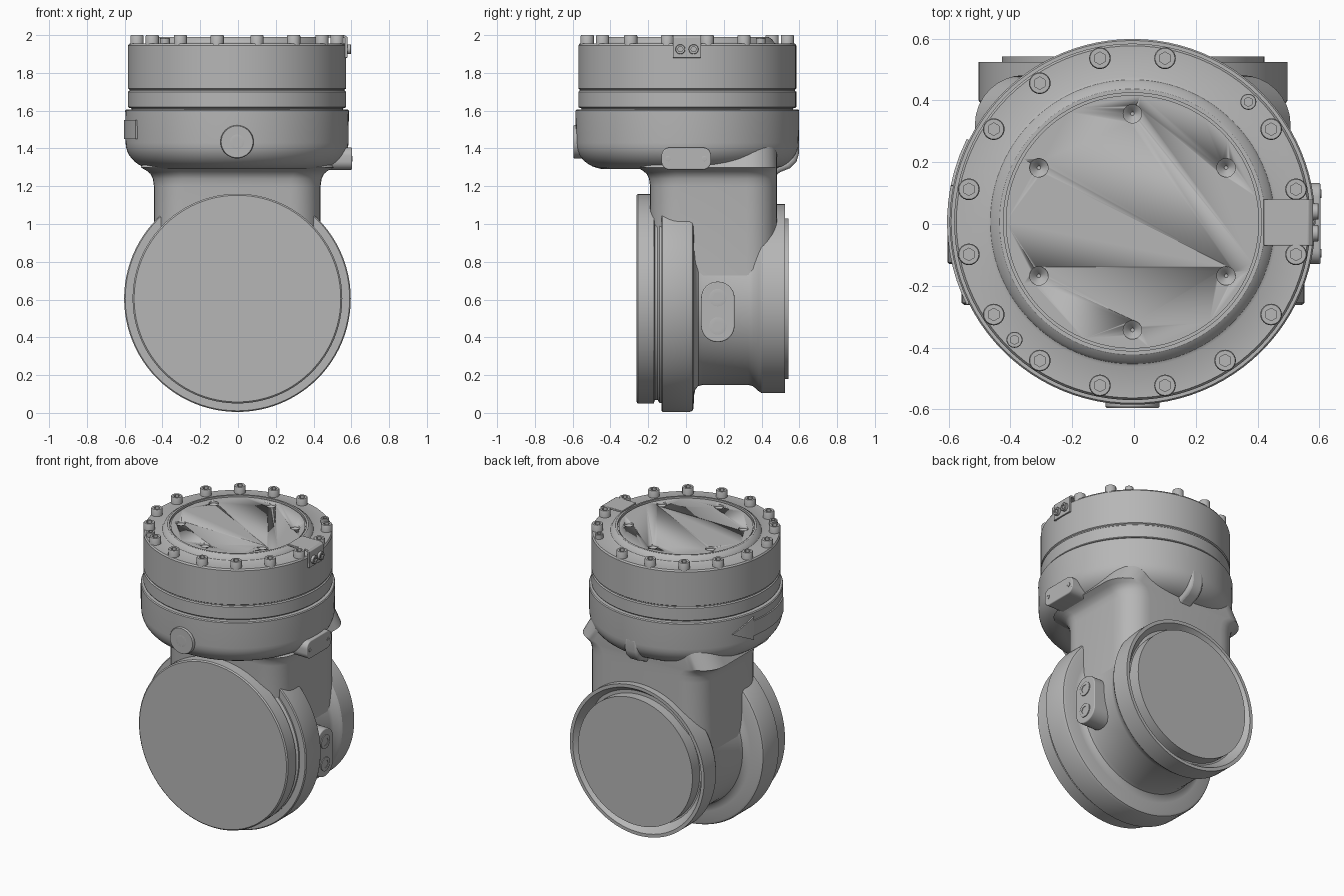
import bpy, bmesh, math
from mathutils import Matrix, Vector

cube = bpy.data.objects.get("Cube")
if cube:
    bpy.data.objects.remove(cube, do_unlink=True)

metal = bpy.data.materials.new("cast grey metal")
metal.use_nodes = True
GREY = (0.47, 0.47, 0.47, 1)
metal.diffuse_color = GREY
metal.node_tree.nodes["Principled BSDF"].inputs["Base Color"].default_value = GREY

CX, CY = -0.005, 0.007      # axis of the upper housing
PIPE_Z = 0.605              # height of the pipe axis
TO_Y = Matrix.Rotation(-math.pi / 2, 4, "X")
TO_FRONT = Matrix.Rotation(math.pi / 2, 4, "X")
TO_X = Matrix.Rotation(math.pi / 2, 4, "Y")


def place(x, y, z, turn=None):
    return Matrix.Translation((x, y, z)) @ (turn or Matrix())


def finish(name, bm, matrix=None, bevel=0):
    bmesh.ops.recalc_face_normals(bm, faces=bm.faces[:])
    mesh = bpy.data.meshes.new(name)
    bm.to_mesh(mesh)
    bm.free()
    mesh.transform(matrix or Matrix())
    mesh.materials.append(metal)
    mesh.shade_smooth()
    mesh.set_sharp_from_angle(angle=math.radians(32))
    obj = bpy.data.objects.new(name, mesh)
    bpy.context.collection.objects.link(obj)
    if bevel:
        mod = obj.modifiers.new("soft_edges", "BEVEL")
        mod.width, mod.segments, mod.limit_method = bevel, 3, "ANGLE"
    return obj


def loft(name, rings, matrix=None, bevel=0):
    """Skin matching rings of points and cap both ends."""
    bm = bmesh.new()
    loops = [[bm.verts.new(p) for p in ring] for ring in rings]
    n = len(loops[0])
    for a, b in zip(loops, loops[1:]):
        for i in range(n):
            j = (i + 1) % n
            bm.faces.new((a[i], a[j], b[j], b[i]))
    bm.faces.new(loops[0])
    bm.faces.new(loops[-1])
    return finish(name, bm, matrix, bevel)


def lathe(name, profile, matrix=None, steps=96):
    """Revolve (radius, height) about z; a third item makes the ring hexagonal."""
    rings = []
    for r, h, *six in profile:
        ring = []
        for i in range(steps):
            a = math.tau * i / steps
            k = r
            if six:
                k = r / math.cos((a + math.pi / 6) % (math.pi / 3) - math.pi / 6)
            ring.append((k * math.cos(a), k * math.sin(a), h))
        rings.append(ring)
    return loft(name, rings, matrix)


def rounded_rect(x0, x1, y0, y1, r, z, n=8):
    pts = []
    corners = [(x1 - r, y1 - r), (x0 + r, y1 - r), (x0 + r, y0 + r), (x1 - r, y0 + r)]
    for q, (cx, cy) in enumerate(corners):
        for i in range(n + 1):
            a = math.pi / 2 * (q + i / n)
            pts.append((cx + r * math.cos(a), cy + r * math.sin(a), z))
    return pts


def socket_screw(name, r, h, matrix):
    s = r * 0.5
    lathe(name, [(r, -0.02), (r, h * 0.9), (r * 0.92, h), (s, h, 1), (s, h * 0.5, 1)],
          matrix, 24)


def cut(target, name, cutter):
    cutter.name = name
    cutter.hide_render = True
    cutter.hide_set(True)
    mod = target.modifiers.new(name, "BOOLEAN")
    mod.object, mod.operation, mod.solver = cutter, "DIFFERENCE", "EXACT"


# Pipe run: front disc, clamp groove, big flange, barrel and rear flange
lathe("pipe_body", [
    (0.547, -0.262), (0.555, -0.255), (0.555, -0.17), (0.537, -0.165), (0.537, -0.15),
    (0.553, -0.14), (0.553, -0.13), (0.594, -0.13), (0.6, -0.124), (0.6, 0.02),
    (0.594, 0.034), (0.58, 0.04), (0.51, 0.043), (0.48, 0.05), (0.463, 0.065),
    (0.457, 0.09), (0.457, 0.33), (0.464, 0.355), (0.49, 0.385), (0.5, 0.4),
    (0.5, 0.525), (0.478, 0.525), (0.435, 0.465), (0.425, 0.465), (0.425, 0.543)],
    place(-0.003, 0, PIPE_Z, TO_Y))

# Neck: rounded box flaring into the bowl
neck = []
for z, out in [(0.6, 0), (1.2, 0), (1.24, 0.006), (1.265, 0.018), (1.283, 0.04), (1.3, 0.07)]:
    neck.append(rounded_rect(-0.445 - out, 0.437 + out, -0.19 - out, 0.482, 0.16, z))
neck.append(rounded_rect(-0.445, 0.437, -0.19, 0.482, 0.16, 1.42))
loft("neck", neck)

# Bowl
bowl = [(0.43, 1.29)]
for i in range(1, 11):
    a = math.pi / 2 * i / 10
    bowl.append((0.43 + 0.16 * math.sin(a), 1.43 - 0.14 * math.cos(a)))
bowl += [(0.592, 1.6), (0.587, 1.606), (0.5, 1.606)]
lathe("bowl", bowl, place(CX, CY, 0))

# Middle ring and lid
lathe("middle_ring", [(0.56, 1.6), (0.56, 1.612), (0.574, 1.616), (0.577, 1.62),
                      (0.577, 1.7), (0.57, 1.706), (0.57, 1.72)], place(CX, CY, 0))
lid = lathe("lid", [
    (0.57, 1.712), (0.577, 1.717), (0.577, 1.945), (0.57, 1.955), (0.47, 1.955),
    (0.46, 1.96), (0.452, 1.975), (0.43, 1.99), (0.418, 1.99), (0.418, 1.975),
    (0.41, 1.975), (0.41, 1.982)], place(CX, CY, 0))

# Countersunk holes in the lid
for i in range(6):
    a = math.pi / 2 + i * math.pi / 3
    drill = lathe("drill", [(0.006, 1.945), (0.012, 1.955), (0.03, 1.97), (0.03, 2.0)],
                  place(CX + 0.35 * math.cos(a), CY + 0.35 * math.sin(a), 0), 24)
    cut(lid, f"lid_hole_cutter_{i}", drill)

# Lid bolts, with two smaller ones between
for i in range(16):
    if i == 2:
        continue
    a = math.radians(11.25 + 22.5 * i)
    if i in (0, 15):
        a *= 1
    socket_screw("lid_bolt", 0.035, 0.045,
                 place(CX + 0.54 * math.cos(a), CY + 0.54 * math.sin(a), 1.955))
for a in (math.radians(46), math.radians(225)):
    socket_screw("small_lid_bolt", 0.026, 0.03,
                 place(CX + 0.54 * math.cos(a), CY + 0.54 * math.sin(a), 1.955))

# Clip bent over the lid edge, with its two screws
clip_side = [(0.42, 1.988), (0.42, 2.0), (0.565, 2.0), (0.58, 1.988), (0.58, 1.88),
             (0.565, 1.88), (0.565, 1.985)]
loft("lid_clip", [[(x, y, z) for x, z in clip_side] for y in (-0.07, 0.08)], bevel=0.003)
for y in (-0.03, 0.04):
    socket_screw("clip_screw", 0.026, 0.018, place(0.58, y, 1.925, TO_X))

# Front boss with plug
socket_screw("front_plug", 0.042, 0.006, place(CX, -0.59, 1.435, TO_FRONT))
lathe("front_boss", [(0.088, 0), (0.088, 0.14), (0.084, 0.146)],
      place(CX, -0.45, 1.435, TO_FRONT), 40)


# Side blocks: outlines in y and z, pushed out along x
def side_block(name, y0, y1, z0, z1, r, x0, x1):
    outline = rounded_rect(y0, y1, z0, z1, r, 0)
    return loft(name, [[(x, y, z) for y, z, _ in outline] for x in (x0, x1)], bevel=0.006)


side_block("side_box", -0.13, 0.133, 1.287, 1.405, 0.045, 0.4, 0.604)
for y in (-0.095, 0.098):
    socket_screw("side_box_pin", 0.014, 0.003, place(0.604, y, 1.346, TO_X))
side_block("side_pad", 0.08, 0.257, 0.375, 0.695, 0.087, 0.4, 0.53)
for z in (0.46, 0.61):
    socket_screw("pad_plug", 0.046, 0.006, place(0.53, 0.168, z, TO_X))

# Rear lug under the bowl
lug = [(0.45, 1.24), (0.5, 1.275), (0.55, 1.295), (0.585, 1.33), (0.597, 1.37),
       (0.597, 1.46), (0.45, 1.46)]
loft("rear_lug", [[(x, y, z) for y, z in lug] for x in (-0.055, 0.045)], bevel=0.02)

# Flow arrow wrapped round the right side of the bowl
columns = [(-0.26 + 0.04 * i, 0.05) for i in range(10)]
columns += [(0.11, 0.05), (0.111, 0.078), (0.16, 0.052), (0.21, 0.027), (0.26, 0.001)]
arrow = []
for s, half in columns:
    a = math.pi - s / 0.56
    out = Vector((math.cos(a), math.sin(a), 0))
    base = Vector((CX, CY, 1.5))
    arrow.append([base + out * r + Vector((0, 0, h))
                  for r, h in ((0.57, -half), (0.6, -half), (0.6, half), (0.57, half))])
loft("flow_arrow", arrow)
